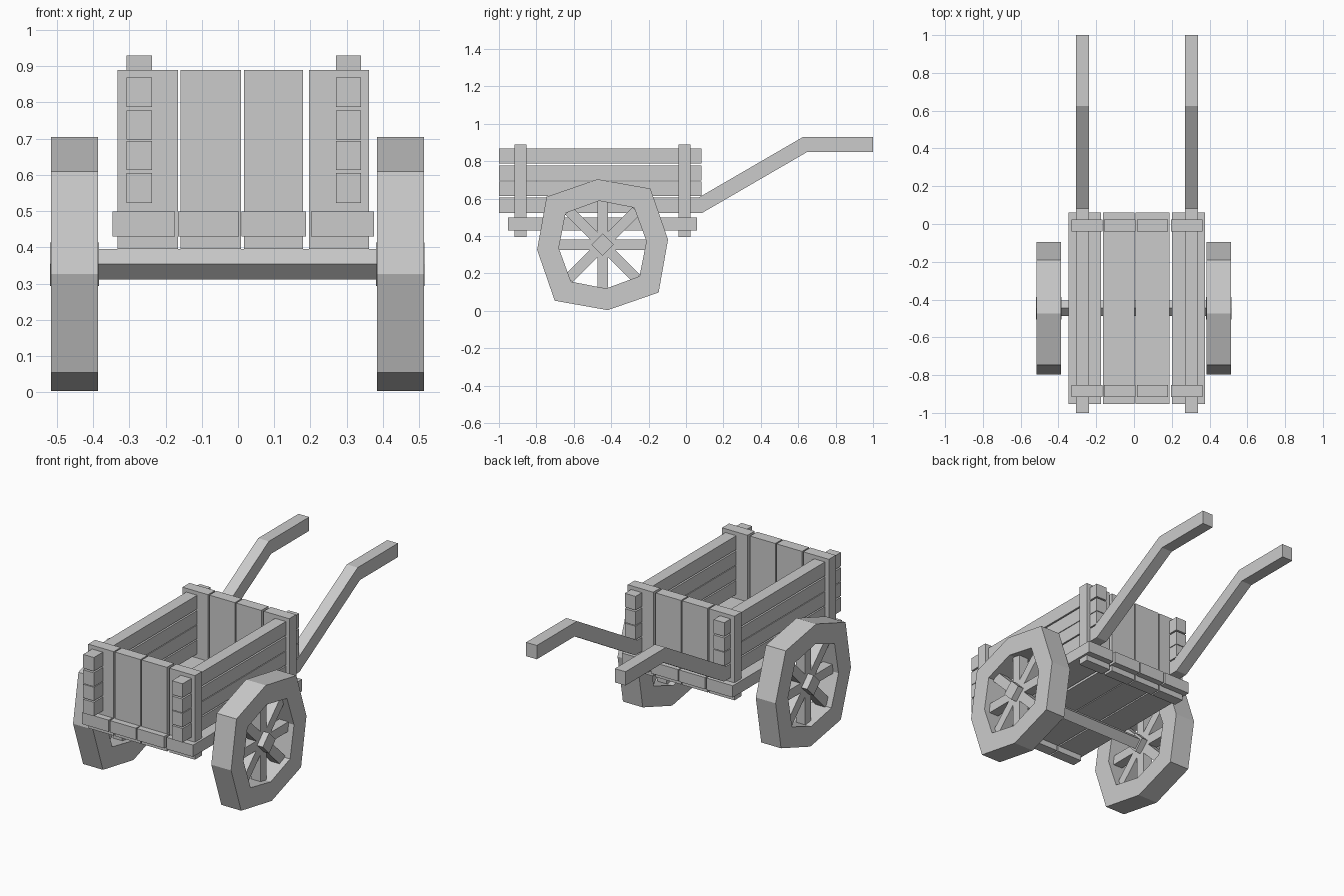
import bpy
from math import cos, sin, radians, pi

if "Cube" in bpy.data.objects:
    bpy.data.objects.remove(bpy.data.objects["Cube"])


def mesh(name, verts, faces):
    me = bpy.data.meshes.new(name)
    me.from_pydata(verts, [], faces)
    me.update()
    ob = bpy.data.objects.new(name, me)
    bpy.context.collection.objects.link(ob)
    return ob


def prism(name, profile, x0, x1):
    """Extrude a (y, z) outline, listed anticlockwise seen from +x, along x."""
    n = len(profile)
    verts = [(x, y, z) for x in (x0, x1) for y, z in profile]
    faces = [tuple(range(n))[::-1], tuple(range(n, 2 * n))]
    faces += [(i, (i + 1) % n, (i + 1) % n + n, i + n) for i in range(n)]
    return mesh(name, verts, faces)


def box(name, x0, x1, y0, y1, z0, z1):
    return prism(name, [(y0, z0), (y1, z0), (y1, z1), (y0, z1)], x0, x1)


CY, CZ = -0.446, 0.354    # wheel centre


def diamond(r):
    return [(CY + r, CZ), (CY, CZ + r), (CY - r, CZ), (CY, CZ - r)]


def octagon(r_even, r_odd):
    pts = []
    for k in range(8):
        a = radians(4.5 + 45 * k)
        r = r_odd if k % 2 else r_even
        pts.append((CY + r * cos(a), CZ + r * sin(a)))
    return pts


# Wheel rim: ring with uneven eight-sided outlines
def rim(name, x0, x1):
    loops = [(x0, octagon(.351, .394)), (x1, octagon(.351, .394)),
             (x1, octagon(.235, .26)), (x0, octagon(.235, .26))]
    verts = [(x, y, z) for x, pts in loops for y, z in pts]
    faces = []
    for l in range(4):
        m = (l + 1) % 4
        for i in range(8):
            j = (i + 1) % 8
            faces.append((l * 8 + i, l * 8 + j, m * 8 + j, m * 8 + i))
    return mesh(name, verts, faces)


# Wheels with crossing spokes and square hubs
for side, xc in (("left", -0.451), ("right", 0.448)):
    rim(f"wheel_rim_{side}", xc - .0645, xc + .0645)
    prism(f"wheel_hub_{side}", diamond(.06), xc - .067, xc + .067)
    for k in range(4):
        a = k * pi / 4
        c, s = cos(a), sin(a)
        h, w = .255, .028
        pts = [(CY + u * c - v * s, CZ + u * s + v * c)
               for u, v in ((-h, -w), (h, -w), (h, w), (-h, w))]
        prism(f"wheel_spoke_{side}_{k + 1}", pts, xc - .03, xc + .03)

# Axle
prism("axle", diamond(.042), -.42, .42)

# Floor planks
for i, (a, b) in enumerate([(-.346, -.174), (-.165, .003), (.009, .187), (.202, .375)]):
    box(f"floor_plank_{i + 1}", a, b, -.953, .06, .43, .499)

# Upright end planks
for end, y0, y1 in (("front", -.917, -.852), ("back", -.041, .024)):
    for i, (a, b) in enumerate([(-.332, -.166), (-.158, .008), (.016, .18), (.196, .362)]):
        box(f"{end}_plank_{i + 1}", a, b, y0, y1, .396, .89)

# Side rails, the lowest one running on into the handle
for side, x0, x1 in (("left", -.307, -.237), ("right", .27, .34)):
    for i, (z0, z1) in enumerate([(.613, .693), (.697, .778), (.787, .868)]):
        box(f"side_rail_{side}_{i + 1}", x0, x1, -1, .083, z0, z1)
    prism(f"handle_{side}",
          [(-1, .523), (.085, .523), (.647, .849), (1, .849),
           (1, .93), (.626, .93), (.066, .605), (-1, .605)], x0, x1)
